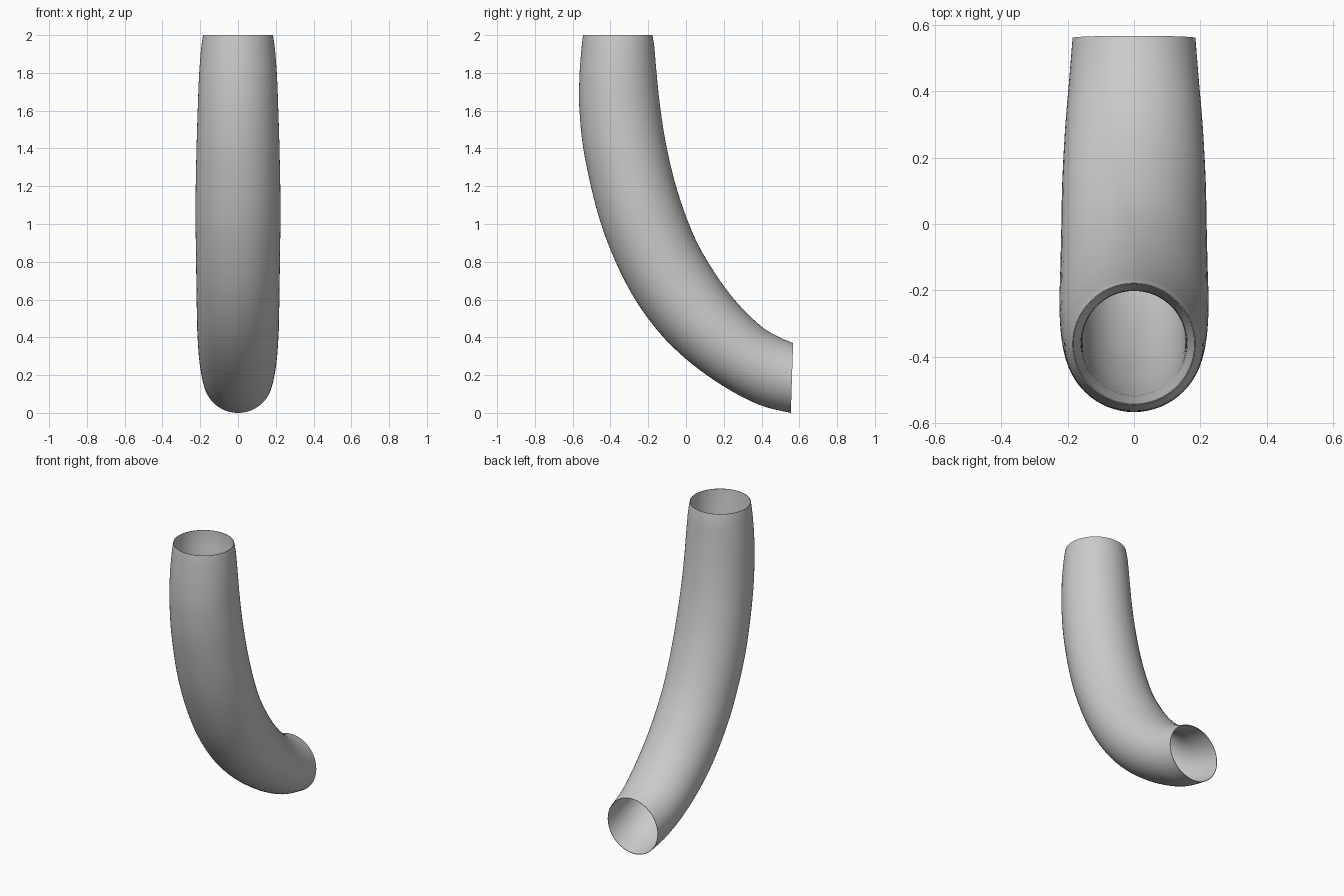
import bpy, bmesh
from math import sin, cos, pi
from mathutils import Vector

if "Cube" in bpy.data.objects:
    bpy.data.objects.remove(bpy.data.objects["Cube"])

# Tube stations: outer-bend (y, z), inner-bend (y, z), half width in x, bore ratio
STATIONS = [
    ((-.545, 2.00), (-.178, 2.00), .185, .985),
    ((-.553, 1.93), (-.167, 1.93), .195, .91),
    ((-.564, 1.78), (-.156, 1.80), .206, .78),
    ((-.564, 1.60), (-.138, 1.63), .213, .73),
    ((-.535, 1.35), (-.105, 1.42), .220, .71),
    ((-.450, 1.00), (-.047, 1.18), .225, .70),
    ((-.320, 0.69), (0.045, .930), .222, .71),
    ((-.170, 0.46), (0.150, .745), .219, .72),
    ((0.000, .285), (0.260, .595), .216, .73),
    ((0.200, .140), (0.390, .465), .207, .78),
    ((0.390, .042), (0.485, .405), .195, .90),
    ((0.555, .000), (0.567, .370), .185, .985),
]
SIDES, STEPS = 64, 5


def spline(rows, steps):
    """Catmull-Rom through rows of numbers."""
    out = []
    for i in range(len(rows) - 1):
        p = [rows[max(0, min(len(rows) - 1, i + k))] for k in (-1, 0, 1, 2)]
        for s in range(steps):
            t = s / steps
            out.append([.5 * (2 * b + (c - a) * t + (2 * a - 5 * b + 4 * c - d) * t * t
                              + (3 * b - a - 3 * c + d) * t ** 3) for a, b, c, d in zip(*p)])
    return out + [list(rows[-1])]


rows = spline([(*a, *b, w, r) for a, b, w, r in STATIONS], STEPS)
bm = bmesh.new()


def ring(row, scale):
    ay, az, by, bz, w, _ = row
    a, b = Vector((0, ay, az)), Vector((0, by, bz))
    mid, half = (a + b) / 2, (b - a) / 2 * scale
    return [bm.verts.new(mid + half * cos(t) + Vector((w * scale * sin(t), 0, 0)))
            for t in (2 * pi * k / SIDES for k in range(SIDES))]


# Outer wall down, tapered bore back up, closed at both lips
rings = [ring(r, 1) for r in rows] + [ring(r, r[5]) for r in reversed(rows)]
for p, q in zip(rings, rings[1:] + rings[:1]):
    for k in range(SIDES):
        n = (k + 1) % SIDES
        bm.faces.new((p[k], p[n], q[n], q[k]))
bmesh.ops.recalc_face_normals(bm, faces=bm.faces)

mesh = bpy.data.meshes.new("curved_tube")
bm.to_mesh(mesh)
bm.free()
tube = bpy.data.objects.new("curved_tube", mesh)
bpy.context.collection.objects.link(tube)
bpy.context.view_layer.objects.active = tube
tube.select_set(True)
bpy.ops.object.shade_smooth_by_angle()
